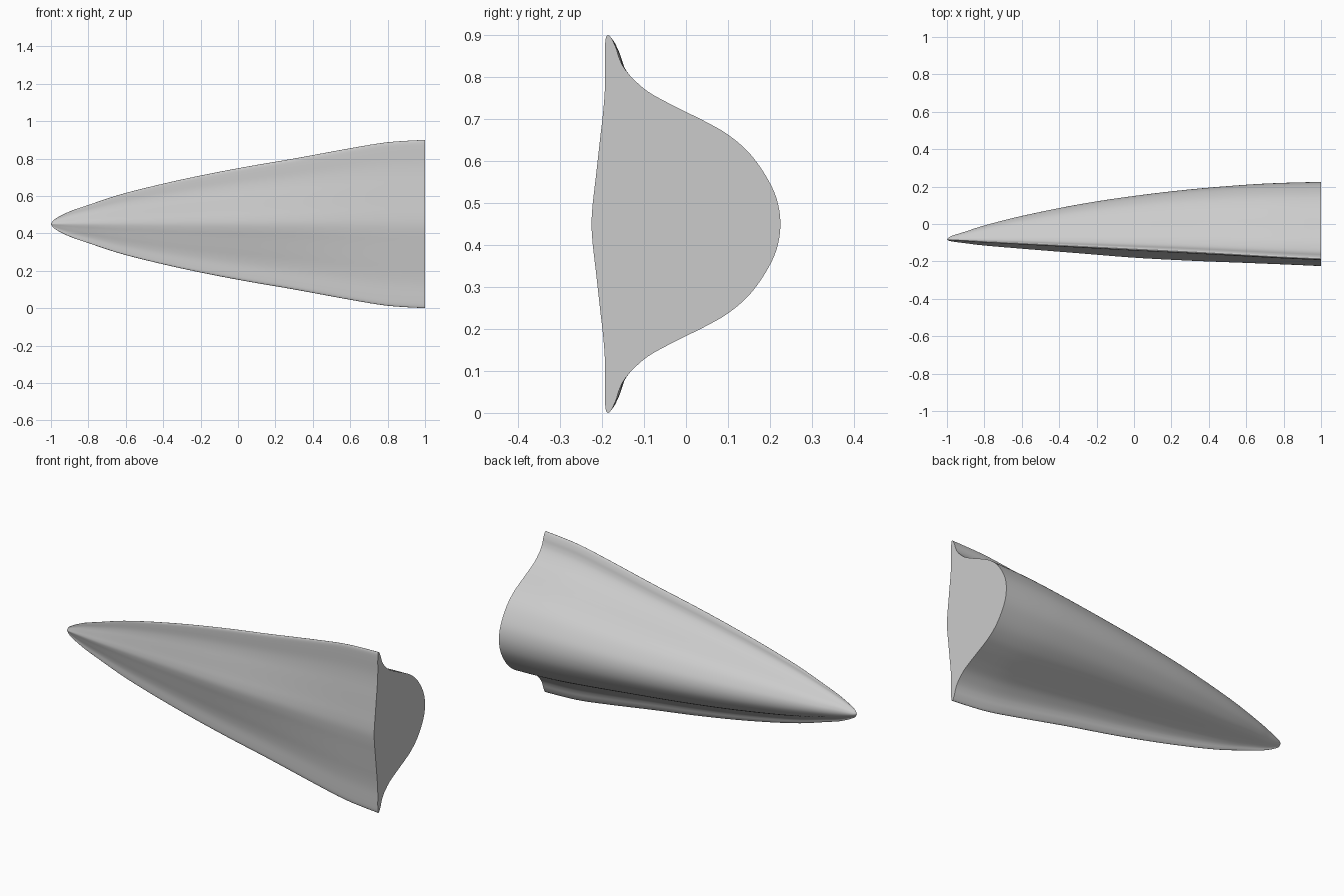
import bpy
import bmesh
import math

cube = bpy.data.objects.get("Cube")
if cube:
    bpy.data.objects.remove(cube, do_unlink=True)

MID_Z = 0.45

# Half of the base cross-section (y, height above centre), front ridge to back crown
HALF = [(-.225, 0), (-.222, .05), (-.215, .11), (-.205, .20), (-.197, .27),
        (-.193, .33), (-.193, .40), (-.192, .437), (-.187, .45), (-.178, .443),
        (-.167, .420), (-.159, .395), (-.147, .371), (-.125, .345), (-.09, .315),
        (-.04, .287), (0, .267), (.05, .242), (.10, .213), (.15, .170),
        (.19, .115), (.216, .06), (.225, 0)]

# Stations along the length: x, lip y, half height, back y, front y
STATIONS = [(-1, -.083, 0, -.083, -.083),
            (-.98, -.085, .026, -.066, -.092),
            (-.9, -.089, .067, -.040, -.103),
            (-.8, -.095, .102, -.008, -.115),
            (-.6, -.105, .166, .043, -.132),
            (-.3, -.120, .238, .104, -.156),
            (0, -.135, .298, .150, -.180),
            (.3, -.150, .350, .185, -.196),
            (.6, -.167, .405, .210, -.208),
            (.8, -.178, .437, .220, -.216),
            (1, -.187, .450, .225, -.225)]


def spline(points, steps, closed):
    """Smooth curve through points of any dimension."""
    n = len(points)
    out = []

    def get(i):
        return points[i % n] if closed else points[max(0, min(n - 1, i))]

    for i in range(n if closed else n - 1):
        a, b, c, d = (get(i + k) for k in (-1, 0, 1, 2))
        for s in range(steps):
            t = s / steps
            out.append([q + t * ((r - p) / 2 + t * ((2 * p - 5 * q + 4 * r - w) / 2
                        + t * (3 * q - p - 3 * r + w) / 2))
                        for p, q, r, w in zip(a, b, c, d)])
    if not closed:
        out.append(list(points[-1]))
    return out


section = spline(HALF + [(y, -z) for y, z in HALF[-2:0:-1]], 4, True)
rings = spline(STATIONS, 6, False)
base_x, base_lip, base_half, base_back, base_front = STATIONS[-1]

# Loft the section from the pointed tip to the open base
bm = bmesh.new()
tip = bm.verts.new((rings[0][0], rings[0][1], MID_Z))
previous = None
for x, lip, half, back, front in rings[1:]:
    back_scale = (back - lip) / (base_back - base_lip)
    front_scale = (lip - front) / (base_lip - base_front)
    ring = []
    for y, z in section:
        offset = y - base_lip
        offset *= back_scale if offset > 0 else front_scale
        ring.append(bm.verts.new((x, lip + offset, MID_Z + z * half / base_half)))
    for i in range(len(ring)):
        j = (i + 1) % len(ring)
        if previous:
            bm.faces.new((previous[i], previous[j], ring[j], ring[i]))
        else:
            bm.faces.new((tip, ring[j], ring[i]))
    previous = ring

# Flat end cap
bm.faces.new(previous)
bmesh.ops.recalc_face_normals(bm, faces=bm.faces[:])

mesh = bpy.data.meshes.new("nose_shell")
bm.to_mesh(mesh)
bm.free()
shell = bpy.data.objects.new("nose_shell", mesh)
bpy.context.collection.objects.link(shell)

# Plain grey
grey = bpy.data.materials.new("light_grey")
grey.use_nodes = True
colour = (0.6, 0.6, 0.6, 1)
grey.diffuse_color = colour
grey.node_tree.nodes["Principled BSDF"].inputs["Base Color"].default_value = colour
mesh.materials.append(grey)

bpy.ops.object.select_all(action='DESELECT')
shell.select_set(True)
bpy.context.view_layer.objects.active = shell
bpy.ops.object.shade_smooth_by_angle(angle=math.radians(40))
